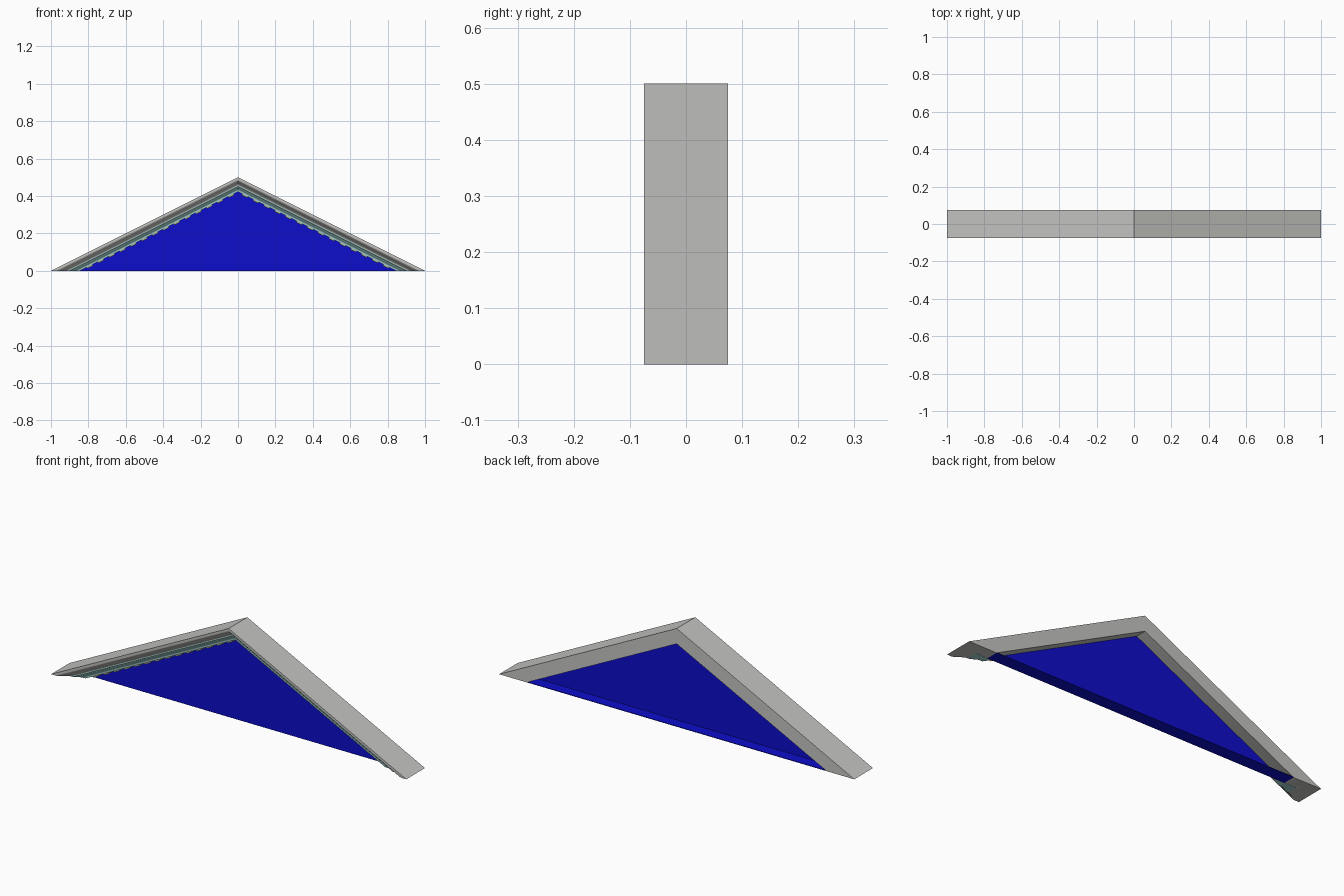
import bpy, bmesh, math
from mathutils import Vector

cube = bpy.data.objects.get("Cube")
if cube:
    bpy.data.objects.remove(cube)


def material(name, rgb):
    m = bpy.data.materials.new(name)
    m.use_nodes = True
    m.diffuse_color = (*rgb, 1)
    m.node_tree.nodes["Principled BSDF"].inputs["Base Color"].default_value = (*rgb, 1)
    return m


STONE = material("grey stone", (0.56, 0.56, 0.54))
TEAL = material("pale teal", (0.36, 0.64, 0.62))
BLUE = material("deep blue", (0.004, 0.004, 0.6))
TAN = material("tan", (0.42, 0.40, 0.25))

PANEL_Y = 0.015
INNER = 0.078      # vertical drop from the roof line to the panel edge


def make(name, bm, mat):
    bmesh.ops.recalc_face_normals(bm, faces=bm.faces)
    mesh = bpy.data.meshes.new(name)
    bm.to_mesh(mesh)
    bm.free()
    ob = bpy.data.objects.new(name, mesh)
    bpy.context.collection.objects.link(ob)
    mesh.materials.append(mat)
    return ob


def raking_sweep(name, profile, mat):
    """Sweep a closed (drop, y) profile up one slope and down the other."""
    bm = bmesh.new()
    rings = [[bm.verts.new((s * (1 - 2 * d), y, 0.5 - d if s == 0 else 0))
              for d, y in profile] for s in (-1, 0, 1)]
    n = len(profile)
    for a, b in zip(rings, rings[1:]):
        for i in range(n):
            j = (i + 1) % n
            bm.faces.new((a[i], a[j], b[j], b[i]))
    bm.faces.new(rings[0])
    bm.faces.new(rings[-1])
    ob = make(name, bm, mat)
    bpy.ops.object.select_all(action='DESELECT')
    bpy.context.view_layer.objects.active = ob
    ob.select_set(True)
    bpy.ops.object.shade_smooth_by_angle(angle=math.radians(30))
    return ob


def s_curve(d0, y0, d1, y1, steps=8):
    """Moulding curve between two profile points."""
    return [(d0 + (d1 - d0) * t, y0 + (y1 - y0) * (1 - math.cos(math.pi * t)) / 2)
            for t in (i / steps for i in range(steps + 1))]


# Grey raking cornice with a moulded front
raking_sweep("raking_cornice",
             [(INNER, 0.075), (0, 0.075), (0, -0.075)]
             + s_curve(0.012, -0.075, 0.044, -0.042)
             + [(0.044, PANEL_Y), (INNER, PANEL_Y)], STONE)

# Teal bed moulding under the cornice
raking_sweep("bed_moulding",
             [(0.044, PANEL_Y - 0.001), (0.044, -0.042), (0.05, -0.042)]
             + s_curve(0.052, -0.036, 0.07, -0.022)
             + [(INNER, -0.022), (INNER, PANEL_Y - 0.001)], TEAL)

# Row of small dentil blocks along both slopes
bm = bmesh.new()
COUNT = 14
for side in (-1, 1):
    for i in range(COUNT):
        x0 = 0.025 + i * 0.058
        corners = []
        for y in (-0.015, PANEL_Y):
            for x, drop in ((x0, 0.074), (x0 + 0.03, 0.074),
                            (x0 + 0.025, 0.086), (x0 - 0.005, 0.086)):
                z = max(0, 0.5 - drop - x / 2)
                corners.append(bm.verts.new((side * x, y, z)))
        front, back = corners[:4], corners[4:]
        bm.faces.new(front)
        bm.faces.new(back)
        for k in range(4):
            m = (k + 1) % 4
            bm.faces.new((front[k], front[m], back[m], back[k]))
make("dentils", bm, TAN)

# Blue triangular panel, recessed from both faces
half, top = 1 - 2 * INNER, 0.5 - INNER
bm = bmesh.new()
for y in (PANEL_Y - 0.003, PANEL_Y + 0.003):
    bm.faces.new([bm.verts.new(p) for p in ((-half, y, 0), (half, y, 0), (0, y, top))])
bmesh.ops.bridge_loops(bm, edges=bm.edges[:])
make("recessed_panel", bm, BLUE)

# Blue ledge closing the base behind the panel
bm = bmesh.new()
bmesh.ops.create_cube(bm, size=1)
for v in bm.verts:
    v.co = Vector((v.co.x * 2 * half, PANEL_Y + (v.co.y + 0.5) * (0.075 - PANEL_Y),
                   (v.co.z + 0.5) * 0.003))
make("base_ledge", bm, BLUE)
